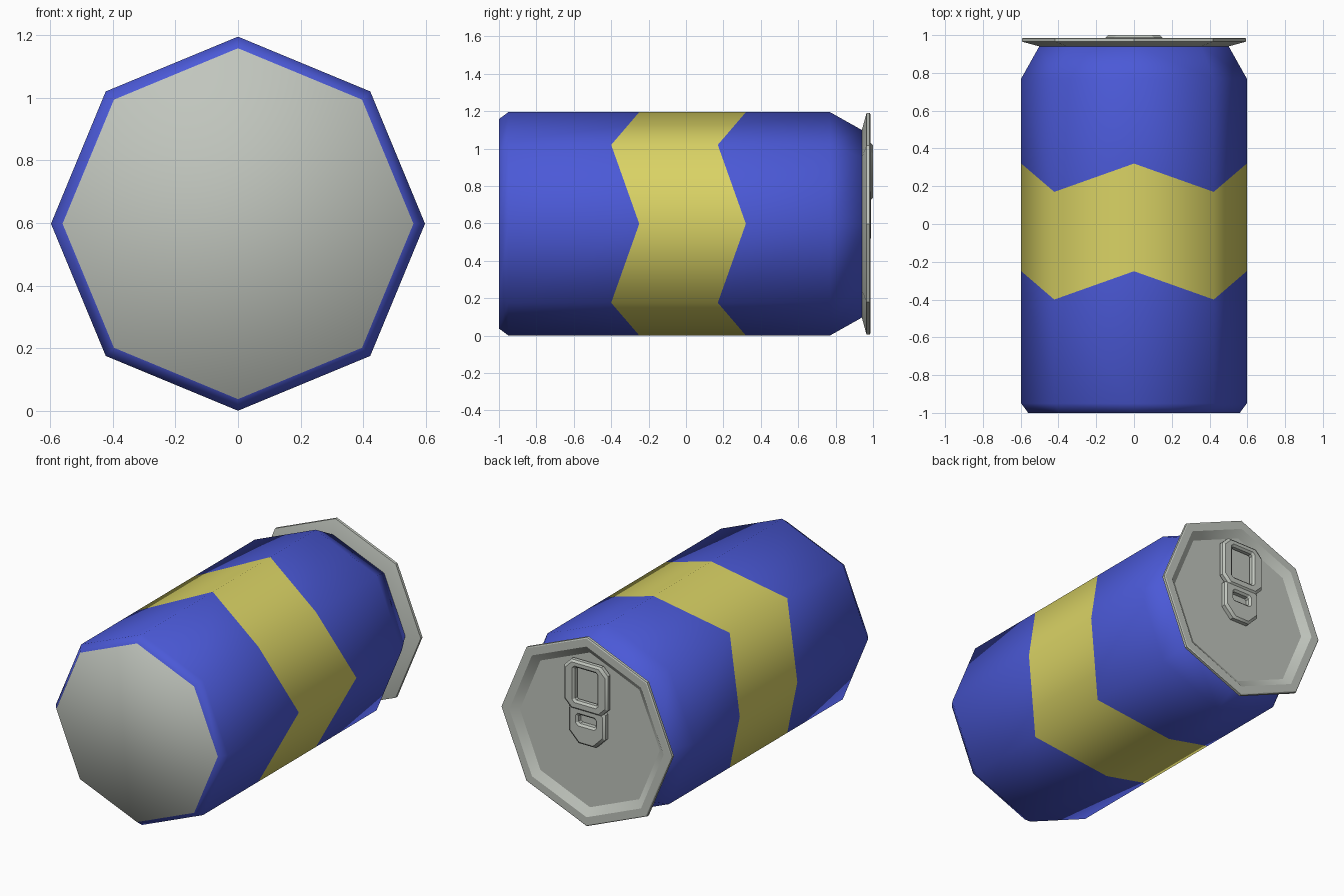
import bpy, bmesh, math

if "Cube" in bpy.data.objects:
    bpy.data.objects.remove(bpy.data.objects["Cube"])

CZ = 0.598   # height of the can axis


def material(name, rgb):
    m = bpy.data.materials.new(name)
    m.diffuse_color = (*rgb, 1)
    m.use_nodes = True
    m.node_tree.nodes["Principled BSDF"].inputs["Base Color"].default_value = m.diffuse_color
    return m


blue = material("blue paint", (0.07, 0.10, 0.68))
yellow = material("yellow paint", (0.70, 0.65, 0.13))
metal = material("grey metal", (0.53, 0.56, 0.51))


def loft(name, rings, mats, seg_mats=None, cap_mats=(0, 0), closed=False, angle=180):
    """Skin a list of equal-length point rings; caps the ends or joins them."""
    bm = bmesh.new()
    vr = [[bm.verts.new(p) for p in r] for r in rings]
    n = len(rings[0])
    for i in range(len(vr) if closed else len(vr) - 1):
        a, b = vr[i], vr[(i + 1) % len(vr)]
        for k in range(n):
            f = bm.faces.new((a[k], a[(k + 1) % n], b[(k + 1) % n], b[k]))
            f.material_index = seg_mats[i] if seg_mats else 0
    if not closed:
        for ring, mi in zip((vr[0], vr[-1]), cap_mats):
            bm.faces.new(ring).material_index = mi
    bmesh.ops.recalc_face_normals(bm, faces=bm.faces)
    for f in bm.faces:
        f.smooth = True
    me = bpy.data.meshes.new(name)
    bm.to_mesh(me)
    bm.free()
    for m in mats:
        me.materials.append(m)
    if angle < 180:
        me.set_sharp_from_angle(angle=math.radians(angle))
    ob = bpy.data.objects.new(name, me)
    bpy.context.collection.objects.link(ob)
    return ob


def octagon(r, y, zig=0.0):
    """Eight-sided ring around y; every second corner is pulled forward by zig."""
    return [(r * math.cos(k * math.pi / 4), y - zig * (k % 2),
             CZ + r * math.sin(k * math.pi / 4)) for k in range(8)]


def chamfered(w, z0, z1, c, y, cb=None):
    """Rectangle with cut corners, half width w; cb is the lower corner cut."""
    cb = c if cb is None else cb
    half = [(w - cb, z0), (w, z0 + cb), (w, z1 - c), (w - c, z1)]
    return [(x, y, z) for x, z in half] + [(-x, y, z) for x, z in reversed(half)]


# Can body with a zigzag band
R = 0.597
loft("can_body",
     [octagon(0.56, -1.0), octagon(R, -0.95), octagon(R, -0.25, 0.15),
      octagon(R, 0.32, 0.15), octagon(R, 0.77), octagon(0.50, 0.943)],
     [blue, yellow, metal], [0, 0, 1, 0, 0], (2, 0))

# Lid with raised rim and sunken panel
loft("lid",
     [octagon(0.50, 0.94), octagon(0.592, 0.965), octagon(0.592, 0.982),
      octagon(0.585, 0.986), octagon(0.535, 0.986), octagon(0.485, 0.952)],
     [metal], angle=30)


# Pull tab made of two frames
def frame(name, w, z0, z1, c, cb, hw, h0, h1, y0, y1, b=0.012):
    loft(name,
         [chamfered(w, z0, z1, c, y0, cb), chamfered(w, z0, z1, c, y1 - b, cb),
          chamfered(w - b, z0 + b, z1 - b, c, y1, cb),
          chamfered(hw + b, h0 - b, h1 + b, 0.015, y1),
          chamfered(hw, h0, h1, 0.01, y1 - b), chamfered(hw, h0, h1, 0.01, y0)],
         [metal], closed=True, angle=30)


frame("tab_ring", 0.15, 0.725, 1.03, 0.045, 0.045, 0.078, 0.78, 0.985, 0.965, 1.0)
frame("tab_base", 0.125, 0.51, 0.76, 0.03, 0.065, 0.06, 0.635, 0.69, 0.95, 0.99)
